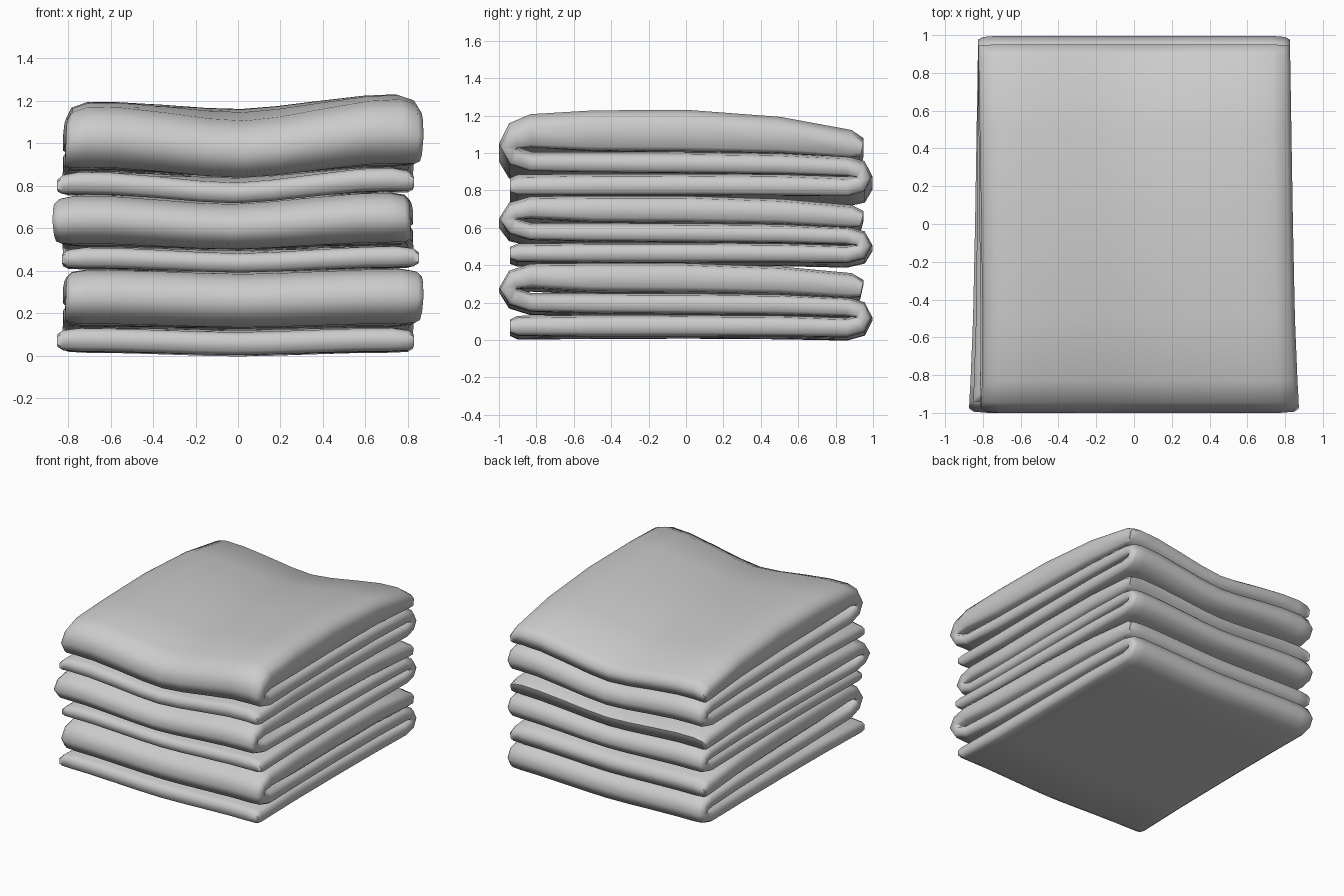
import bpy
import bmesh
from mathutils import Vector

cube = bpy.data.objects.get("Cube")
if cube:
    bpy.data.objects.remove(cube, do_unlink=True)

# Plain cloth colour
cloth = bpy.data.materials.new("grey cloth")
cloth.use_nodes = True
cloth.diffuse_color = (0.6, 0.6, 0.6, 1)
cloth.node_tree.nodes["Principled BSDF"].inputs["Base Color"].default_value = (0.6, 0.6, 0.6, 1)

# Z-fold centreline: y, z, half thickness
FOLD = [
    (-0.94, 0.07, 0.035), (-0.9, 0.07, 0.054), (-0.5, 0.07, 0.058), (0, 0.07, 0.058), (0.5, 0.068, 0.057),
    (0.86, 0.061, 0.052), (0.93, 0.08, 0.05), (0.95, 0.117, 0.046), (0.93, 0.155, 0.048), (0.86, 0.17, 0.052),
    (0.5, 0.182, 0.055), (0, 0.187, 0.056), (-0.5, 0.19, 0.054), (-0.83, 0.195, 0.05),
    (-0.92, 0.225, 0.05), (-0.95, 0.27, 0.05), (-0.92, 0.315, 0.055), (-0.83, 0.335, 0.065),
    (-0.5, 0.326, 0.078), (0, 0.323, 0.08), (0.5, 0.311, 0.075), (0.88, 0.283, 0.068), (0.94, 0.27, 0.045),
]

# Across the width: fraction of half width, thickness factor, sag
STATIONS = [(-1, 0.55, 0.2), (-0.97, 0.87, 0.12), (-0.88, 1, 0), (-0.7, 1, 0.08), (-0.45, 1, 0.42), (-0.2, 1, 0.82),
            (0, 1, 1), (0.2, 1, 0.82), (0.45, 1, 0.42), (0.7, 1, 0.05), (0.88, 1, 0), (0.97, 0.87, 0.15), (1, 0.55, 0.25)]


def outline(puff, crown):
    """Closed ribbon outline around the centreline, with its fold progress."""
    upper, lower = [], []
    last = len(FOLD) - 1
    for i, (y, z, half) in enumerate(FOLD):
        a, b = FOLD[max(i - 1, 0)], FOLD[min(i + 1, last)]
        way = Vector((b[0] - a[0], b[1] - a[1])).normalized()
        normal = Vector((-way.y, way.x)) * half * puff
        centre = Vector((y, z))
        progress = i / last
        # The top face of the last layer can be domed
        dome = crown * max(0, progress * 3 - 2) ** 0.4 * (1 - (y + 0.3) ** 2 / 1.6)
        upper.append((centre + normal + Vector((0, dome * puff)), progress))
        lower.append((centre - normal, progress))
    return upper + lower[::-1]


def make_towel(name, base, scale, side, crown):
    bm = bmesh.new()
    rings = []
    for frac, puff, sag in STATIONS:
        ring = []
        for p, progress in outline(puff, crown):
            # Upper layers slide sideways towards the front
            half_width = 0.825 + 0.018 * max(0, -p.x) ** 3
            slide = 0.045 * min(1, max(0, progress * 2 - 0.4)) * min(1, 0.5 - 0.5 * p.x)
            x = side * (frac * half_width + slide - 0.012 * (0.5 - 0.5 * p.x))
            z = base + scale * p.y
            level = max(0, z / 1.2)
            depth = max(0.1 * level ** 1.3, 0.02)
            drop = depth * sag * (0.5 + 0.5 * min(1, p.x ** 2))
            ring.append(bm.verts.new((x, p.x, z - drop + 0.025 * x * level ** 2)))
        rings.append(ring)
    count = len(rings[0])
    for a, b in zip(rings, rings[1:]):
        for i in range(count):
            j = (i + 1) % count
            bm.faces.new((a[i], a[j], b[j], b[i]))
    # Close the ribbon edges on both sides
    for ring in (rings[0], rings[-1]):
        for i in range(count // 2 - 1):
            bm.faces.new((ring[i], ring[i + 1], ring[count - 2 - i], ring[count - 1 - i]))
    bmesh.ops.recalc_face_normals(bm, faces=bm.faces)
    mesh = bpy.data.meshes.new(name)
    bm.to_mesh(mesh)
    bm.free()
    mesh.materials.append(cloth)
    obj = bpy.data.objects.new(name, mesh)
    bpy.context.collection.objects.link(obj)
    bpy.ops.object.select_all(action='DESELECT')
    obj.select_set(True)
    bpy.context.view_layer.objects.active = obj
    bpy.ops.object.shade_smooth_by_angle(angle=1.3)


# Stack of three, the middle one turned over sideways
make_towel("bottom_towel", 0.005, 1.0, 1, 0)
make_towel("middle_towel", 0.4, 0.9, -1, 0)
make_towel("top_towel", 0.753, 0.98, 1, 0.085)
